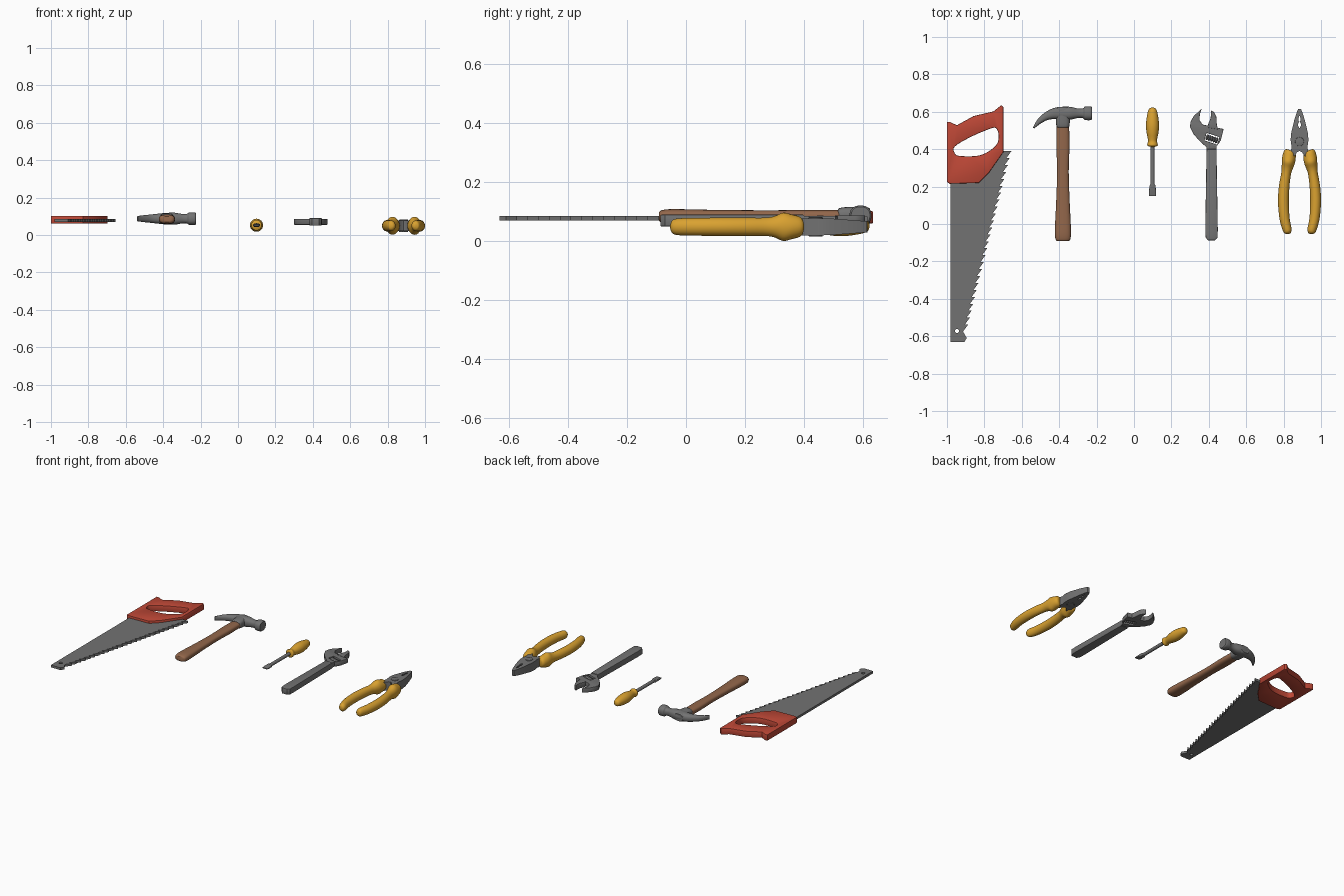
import bpy, bmesh, math
from mathutils import Vector

if "Cube" in bpy.data.objects:
    bpy.data.objects.remove(bpy.data.objects["Cube"])


def material(name, rgb):
    m = bpy.data.materials.new(name)
    m.diffuse_color = (*rgb, 1)
    m.use_nodes = True
    m.node_tree.nodes["Principled BSDF"].inputs["Base Color"].default_value = m.diffuse_color
    return m


STEEL = material("steel grey", (0.17, 0.17, 0.17))
RED = material("handle red", (0.52, 0.065, 0.038))
WOOD = material("wood brown", (0.29, 0.135, 0.07))
YELLOW = material("grip yellow", (0.70, 0.36, 0.03))


def add(name, mesh, mats):
    ob = bpy.data.objects.new(name, mesh)
    bpy.context.collection.objects.link(ob)
    mesh.materials.clear()
    for m in mats:
        mesh.materials.append(m)
    return ob


def spline(pts, steps, closed=False):
    """Catmull-Rom interpolation of tuples."""
    pts = [Vector(p) for p in pts]
    n, out = len(pts), []
    get = (lambda i: pts[i % n]) if closed else (lambda i: pts[min(max(i, 0), n - 1)])
    for i in range(n if closed else n - 1):
        a, b, c, d = get(i - 1), get(i), get(i + 1), get(i + 2)
        for k in range(steps):
            t = k / steps
            out.append(0.5 * (2 * b + (c - a) * t + (2 * a - 5 * b + 4 * c - d) * t * t
                              + (3 * b - a - 3 * c + d) * t ** 3))
    return out if closed else out + [pts[-1]]


def plate(name, loops, z0, z1, mat, bevel=0.0, tweak=None):
    """Flat outline (first loop) with holes (other loops), given thickness."""
    cu = bpy.data.curves.new(name, 'CURVE')
    cu.dimensions, cu.fill_mode = '2D', 'BOTH'
    cu.extrude = (z1 - z0) / 2 - bevel
    cu.bevel_depth, cu.bevel_resolution, cu.offset = bevel, 1, -bevel
    for loop in loops:
        sp = cu.splines.new('POLY')
        sp.points.add(len(loop) - 1)
        for p, q in zip(sp.points, loop):
            p.co = (q[0], q[1], 0, 1)
        sp.use_cyclic_u = True
    tmp = bpy.data.objects.new(name + "_curve", cu)
    bpy.context.collection.objects.link(tmp)
    dg = bpy.context.evaluated_depsgraph_get()
    me = bpy.data.meshes.new_from_object(tmp.evaluated_get(dg))
    bpy.data.objects.remove(tmp)
    bm = bmesh.new()
    bm.from_mesh(me)
    bmesh.ops.remove_doubles(bm, verts=bm.verts, dist=1e-5)
    bmesh.ops.recalc_face_normals(bm, faces=bm.faces)
    for v in bm.verts:
        v.co.z += (z0 + z1) / 2
        if tweak:
            tweak(v.co)
    bm.to_mesh(me)
    bm.free()
    return add(name, me, [mat])


def loft(name, sections, z, mats, rule=None, steps=4, sides=24, power=1.0):
    """Rings along a path in plan; section = (x, y, half width, half height)."""
    secs = spline(sections, steps) if steps > 1 else [Vector(s) for s in sections]
    bm, rings = bmesh.new(), []
    for i, s in enumerate(secs):
        a, b = secs[max(i - 1, 0)], secs[min(i + 1, len(secs) - 1)]
        t = Vector((b[0] - a[0], b[1] - a[1])).normalized()
        ring = []
        for k in range(sides):
            c, d = math.cos(math.tau * k / sides), math.sin(math.tau * k / sides)
            c = math.copysign(abs(c) ** power, c) * s[2]
            d = math.copysign(abs(d) ** power, d) * s[3]
            ring.append(bm.verts.new((s[0] - t.y * c, s[1] + t.x * c, z + d)))
        rings.append(ring)
    for r, q in zip(rings, rings[1:]):
        for k in range(sides):
            j = (k + 1) % sides
            bm.faces.new((r[k], r[j], q[j], q[k]))
    bm.faces.new(rings[0])
    bm.faces.new(rings[-1])
    bmesh.ops.recalc_face_normals(bm, faces=bm.faces)
    bm.normal_update()
    if rule:
        for f in bm.faces:
            f.material_index = rule(f.calc_center_median(), f.normal)
    me = bpy.data.meshes.new(name)
    bm.to_mesh(me)
    bm.free()
    return add(name, me, mats)


def circle(x, y, r, n=16):
    return [(x + r * math.cos(math.tau * k / n), y + r * math.sin(math.tau * k / n)) for k in range(n)]


# Saw: toothed blade with hanging hole
teeth, low, high = [], Vector((-0.896, -0.575)), Vector((-0.655, 0.39))
N = 26
for k in range(N):
    a, b = low.lerp(high, k / N), low.lerp(high, (k + 1) / N)
    teeth += [(a.x - 0.018, a.y), (b.x, b.y)]
blade = [(-0.98, -0.632), (-0.908, -0.632), (-0.894, -0.61)] + teeth + \
        [(-0.72, 0.39), (-0.82, 0.26), (-0.98, 0.26)]
plate("saw_blade", [blade, circle(-0.947, -0.572, 0.011)], 0.07, 0.086, STEEL)

# Saw handle with finger opening
outline = [(-1, 0.545), (-0.985, 0.546), (-0.947, 0.528), (-0.858, 0.577), (-0.751, 0.602),
           (-0.71, 0.635), (-0.698, 0.625), (-0.698, 0.385), (-0.775, 0.275), (-0.83, 0.22),
           (-0.985, 0.215), (-1, 0.225)]
opening = [(-0.957, 0.415), (-0.874, 0.465), (-0.773, 0.508), (-0.738, 0.512), (-0.724, 0.475),
           (-0.738, 0.42), (-0.82, 0.368), (-0.933, 0.364), (-0.96, 0.382)]
plate("saw_handle", [outline, spline(opening, 4, True)], 0.06, 0.102, RED, 0.004)

# Hammer: wooden handle, socket, claw and striking face
hx = -0.38
loft("hammer_handle", [(hx, -0.092, 0.028, 0.014), (hx, -0.083, 0.039, 0.021), (hx, -0.05, 0.043, 0.025),
                       (hx, 0.02, 0.041, 0.024), (hx, 0.12, 0.036, 0.022), (hx, 0.28, 0.031, 0.021),
                       (hx, 0.42, 0.035, 0.022), (hx, 0.56, 0.032, 0.021)], 0.084, [WOOD], power=0.75)
loft("hammer_socket", [(hx, 0.515, 0.026, 0.022), (hx, 0.522, 0.034, 0.027), (hx, 0.55, 0.037, 0.03),
                       (hx, 0.61, 0.037, 0.03), (hx, 0.625, 0.03, 0.024)], 0.086, [STEEL], power=0.7)
loft("hammer_head", [(-0.537, 0.513, 0.004, 0.014), (-0.507, 0.548, 0.014, 0.018), (-0.468, 0.576, 0.021, 0.022),
                     (-0.425, 0.59, 0.03, 0.027), (hx, 0.592, 0.035, 0.031), (-0.34, 0.592, 0.034, 0.032),
                     (-0.297, 0.592, 0.025, 0.025), (-0.272, 0.592, 0.027, 0.026), (-0.262, 0.592, 0.036, 0.033),
                     (-0.233, 0.592, 0.037, 0.034), (-0.225, 0.592, 0.032, 0.03)], 0.087, [STEEL], power=0.85)

# Screwdriver: two-colour grip, shaft and flat tip
sx, sz = 0.099, 0.052
grip = [(0.622, 0.006), (0.616, 0.018), (0.6, 0.025), (0.562, 0.032), (0.525, 0.035), (0.49, 0.032),
        (0.46, 0.026), (0.442, 0.024), (0.426, 0.028), (0.418, 0.026), (0.413, 0.012)]
loft("screwdriver_grip", [(sx, y, r, r) for y, r in grip], sz, [YELLOW, STEEL],
     lambda c, n: int(0.49 < c.y < 0.562))
loft("screwdriver_shaft", [(sx, 0.42, 0.011, 0.011), (sx, 0.2, 0.011, 0.011)], sz, [STEEL], steps=1)
loft("screwdriver_tip", [(sx, 0.215, 0.010, 0.010), (sx, 0.205, 0.016, 0.010), (sx, 0.175, 0.019, 0.007),
                         (sx, 0.15, 0.019, 0.003)], sz, [STEEL], steps=1, power=0.5)

# Adjustable wrench: handle, head with window, moving jaw, worm screw
plate("wrench_handle", [[(0.396, -0.087), (0.434, -0.087), (0.447, -0.072), (0.448, -0.03), (0.441, 0.40),
                         (0.388, 0.40), (0.381, -0.03), (0.383, -0.072)]], 0.05, 0.09, STEEL, 0.004)
head = [(0.388, 0.37), (0.388, 0.41), (0.35, 0.444), (0.318, 0.481), (0.299, 0.52), (0.303, 0.548),
        (0.32, 0.578), (0.361, 0.615), (0.352, 0.585), (0.35, 0.556), (0.366, 0.532), (0.393, 0.526),
        (0.479, 0.508), (0.465, 0.45), (0.457, 0.435), (0.441, 0.417), (0.441, 0.37)]
window = [(0.388, 0.487), (0.457, 0.465), (0.444, 0.424), (0.377, 0.447)]
plate("wrench_head", [head, window], 0.054, 0.086, STEEL, 0.003)
plate("wrench_moving_jaw", [[(0.394, 0.515), (0.398, 0.54), (0.409, 0.563), (0.412, 0.59), (0.411, 0.608),
                             (0.428, 0.598), (0.44, 0.575), (0.443, 0.53), (0.45, 0.505)]],
      0.052, 0.088, STEEL, 0.003)
start, end = Vector((0.385, 0.466)), Vector((0.448, 0.445))
worm = []
for k in range(11):
    p = start.lerp(end, k / 10)
    r = 0.017 if k % 2 else 0.011
    worm.append((p.x, p.y, r, r))
loft("wrench_worm_screw", worm, 0.07, [STEEL], steps=1, sides=16)

# Pliers: mirrored jaws, joint pin and two-colour grips
px, pz = 0.885, 0.049


def taper(co):
    if co.y > 0.48:
        co.z = pz + (co.z - pz) * (1 - 0.35 * (co.y - 0.48) / 0.135)


jaw = [(0, 0.615), (0.008, 0.614), (0.014, 0.6), (0.027, 0.56), (0.044, 0.49), (0.048, 0.45), (0.042, 0.41),
       (0.052, 0.37), (0.03, 0.36), (0.012, 0.385), (0, 0.39), (0, 0.51), (0.007, 0.525), (0.007, 0.538),
       (0.001, 0.546), (0.006, 0.554), (0.005, 0.568), (0, 0.58)]
arm = [(0.05, 0.395, 0.02, 0.022), (0.052, 0.386, 0.031, 0.034), (0.056, 0.358, 0.036, 0.042),
       (0.06, 0.33, 0.035, 0.048), (0.066, 0.3, 0.03, 0.036), (0.072, 0.268, 0.026, 0.031),
       (0.082, 0.2, 0.028, 0.031), (0.086, 0.12, 0.029, 0.031), (0.08, 0.03, 0.027, 0.03),
       (0.066, -0.03, 0.024, 0.028), (0.061, -0.047, 0.017, 0.02), (0.06, -0.053, 0.006, 0.008)]
for side, s in (("left", -1), ("right", 1)):
    plate(side + "_pliers_jaw", [[(px + s * x, y) for x, y in jaw]], 0.02, 0.078, STEEL, 0, taper)
    loft(side + "_pliers_grip", [(px + s * x, y, w, h) for x, y, w, h in arm], pz, [YELLOW, STEEL],
         lambda c, n, s=s: int(c.y < 0.02 or (c.y < 0.29 and n.x * s > 0.4)))
plate("pliers_joint_pin", [circle(px, 0.44, 0.024, 24)], 0.016, 0.082, STEEL, 0.003)

# Smooth shading with crisp edges
bpy.ops.object.select_all(action='DESELECT')
for ob in bpy.context.scene.objects:
    ob.select_set(True)
    bpy.context.view_layer.objects.active = ob
bpy.ops.object.shade_smooth_by_angle(angle=math.radians(35))
